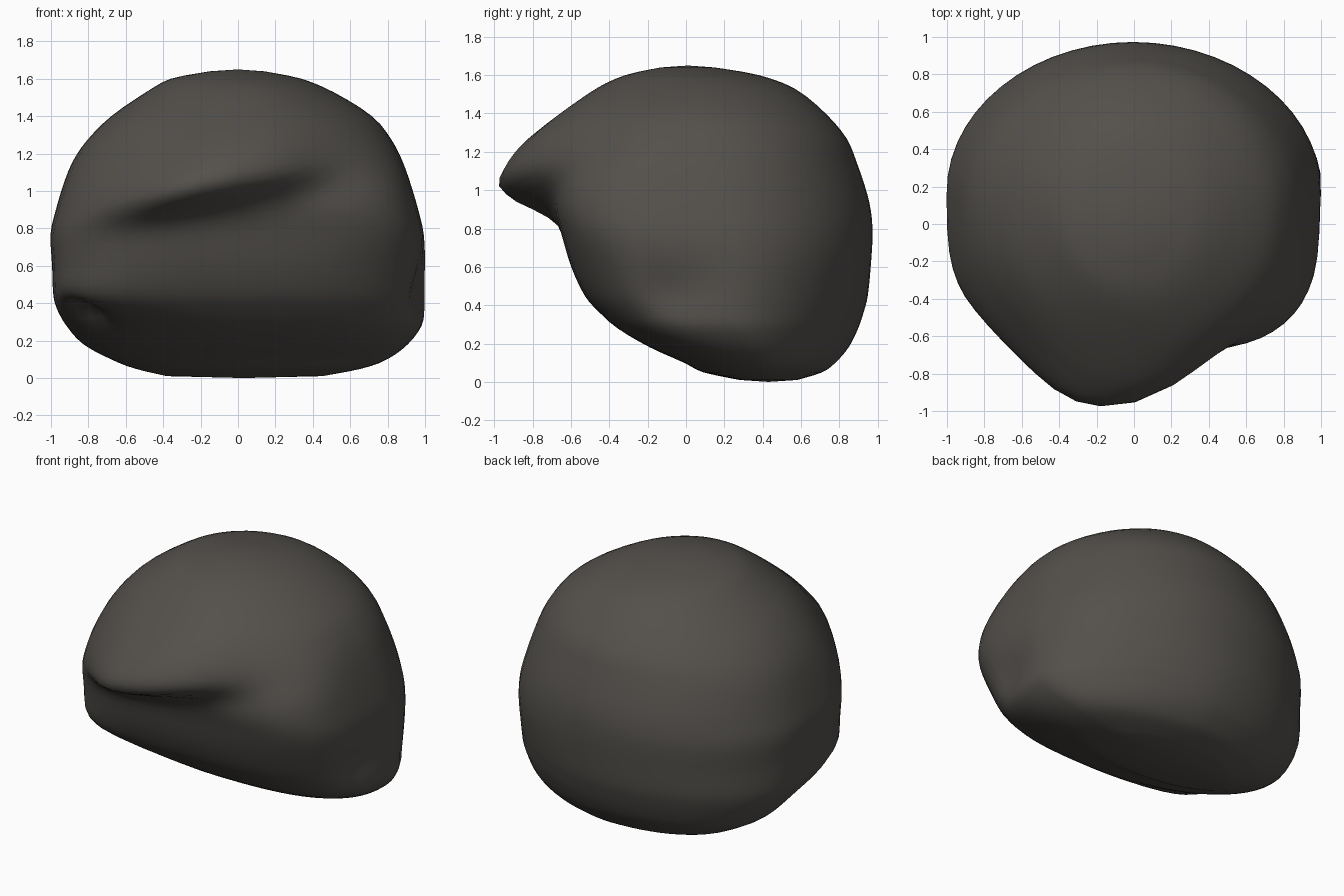
import bpy, bmesh, math
from mathutils import Vector

if "Cube" in bpy.data.objects:
    bpy.data.objects.remove(bpy.data.objects["Cube"])

# Horizontal slices: z, left x, right x, front y, back y,
# squareness of the front left and front right corners
LEVELS = [
    (0.01, -0.38, 0.45, 0.28, 0.58, 2.0, 2.2),
    (0.05, -0.55, 0.66, 0.09, 0.71, 2.0, 2.3),
    (0.10, -0.68, 0.80, -0.01, 0.78, 2.0, 2.5),
    (0.18, -0.83, 0.91, -0.19, 0.85, 2.0, 2.8),
    (0.28, -0.92, 0.985, -0.36, 0.90, 2.1, 2.9),
    (0.37, -0.97, 1.00, -0.46, 0.93, 3.4, 2.9),
    (0.45, -0.99, 1.005, -0.53, 0.95, 4.2, 2.9),
    (0.60, -0.995, 1.005, -0.60, 0.965, 3.6, 3.1),
    (0.77, -1.005, 0.995, -0.65, 0.975, 3.2, 3.6),
    (0.90, -0.975, 0.965, -0.685, 0.965, 2.9, 3.6),
    (1.02, -0.94, 0.93, -0.68, 0.935, 2.7, 3.5),
    (1.15, -0.89, 0.885, -0.66, 0.89, 2.4, 3.0),
    (1.27, -0.81, 0.825, -0.645, 0.84, 2.2, 2.5),
    (1.40, -0.68, 0.72, -0.58, 0.73, 2.1, 2.2),
    (1.53, -0.49, 0.51, -0.45, 0.57, 2.0, 2.0),
    (1.60, -0.36, 0.34, -0.31, 0.38, 2.0, 2.0),
    (1.64, -0.15, 0.14, -0.13, 0.15, 2.0, 2.0),
]
SEGMENTS, STEPS = 56, 3

# Hollows pressed into the sides: centre, radius, push
DENTS = [
    (Vector((1.0, -0.06, 0.48)), 0.14, Vector((-0.06, 0.0, 0.0))),
    (Vector((-0.85, -0.25, 0.30)), 0.11, Vector((0.10, 0.09, 0.05))),
]


def spline(a, b, c, d, t):
    """Smooth interpolation between slices b and c."""
    return [0.5 * (2 * q + (r - p) * t + (2 * p - 5 * q + 4 * r - s) * t * t
                   + (3 * q - p - 3 * r + s) * t ** 3)
            for p, q, r, s in zip(a, b, c, d)]


def signed_power(v, e):
    return math.copysign(abs(v) ** e, v)


def sculpt(p):
    """Pull out the slanted overhanging brow, then press in the hollows."""
    if p.y < 0.1:
        dz = p.z - (1.03 + 0.22 * (p.x + 0.13))
        rise = math.exp(-(dz / (0.095 if dz < 0 else 0.29)) ** 2)
        span = math.exp(-abs((p.x + 0.13) / 0.49) ** 2.5)
        facing = min(1.0, max(0.0, (0.1 - p.y) / 0.6))
        p.y -= 0.32 * rise * span * facing
    for centre, radius, push in DENTS:
        p += push * math.exp(-((p - centre).length / radius) ** 2)
    return p


# Resample the slices
rows = []
last = len(LEVELS) - 1
for i in range(last):
    quad = [LEVELS[min(max(i + k, 0), last)] for k in (-1, 0, 1, 2)]
    rows += [spline(*quad, s / STEPS) for s in range(STEPS)]
rows.append(LEVELS[-1])

# Boulder skin
bm = bmesh.new()
rings = []
for z, xl, xr, yf, yb, nl, nr in rows:
    cx, cy, hx, hy = (xl + xr) / 2, (yf + yb) / 2, (xr - xl) / 2, (yb - yf) / 2
    # the lower back right corner is worn away
    worn = 2.0 - 0.35 * min(1.0, max(0.0, (0.65 - z) / 0.4))
    ring = []
    for s in range(SEGMENTS):
        a = math.tau * s / SEGMENTS
        left = math.cos(a) < 0
        if math.sin(a) < 0:
            n = nl if left else nr
        else:
            n = 2.0 if left else worn
        p = Vector((cx + hx * signed_power(math.cos(a), 2 / n),
                    cy + hy * signed_power(math.sin(a), 2 / n), z))
        ring.append(bm.verts.new(sculpt(p)))
    rings.append(ring)
for lo, hi in zip(rings, rings[1:]):
    for s in range(SEGMENTS):
        t = (s + 1) % SEGMENTS
        bm.faces.new((lo[s], lo[t], hi[t], hi[s]))

# Close the bottom and the crown
base = bm.verts.new((0.03, 0.43, 0.0))
crown = bm.verts.new((0.0, 0.01, 1.65))
for s in range(SEGMENTS):
    t = (s + 1) % SEGMENTS
    bm.faces.new((base, rings[0][t], rings[0][s]))
    bm.faces.new((crown, rings[-1][s], rings[-1][t]))
bmesh.ops.recalc_face_normals(bm, faces=bm.faces)

# Soften the ripples between slices
for _ in range(2):
    bmesh.ops.smooth_vert(bm, verts=[v for v in bm.verts if 0.1 < v.co.z < 1.6],
                          factor=0.3, use_axis_x=True, use_axis_y=True, use_axis_z=True)
for f in bm.faces:
    f.smooth = True

mesh = bpy.data.meshes.new("boulder")
bm.to_mesh(mesh)
bm.free()
boulder = bpy.data.objects.new("boulder", mesh)
bpy.context.collection.objects.link(boulder)

stone = bpy.data.materials.new("dark grey stone")
stone.diffuse_color = (0.088, 0.081, 0.072, 1.0)
stone.use_nodes = True
stone.node_tree.nodes["Principled BSDF"].inputs["Base Color"].default_value = stone.diffuse_color
mesh.materials.append(stone)
